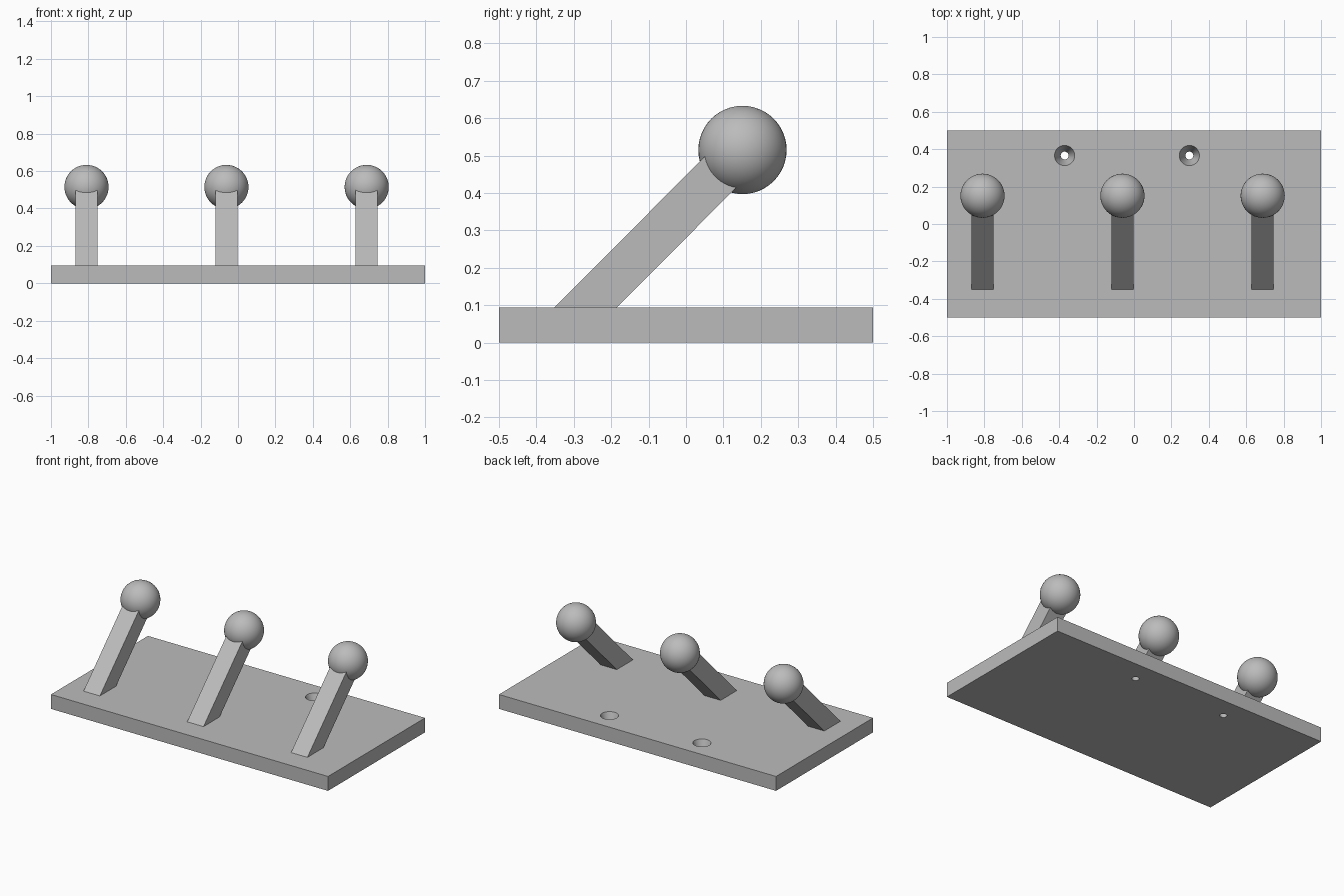
import bpy
import math
from mathutils import Vector

default_cube = bpy.data.objects.get("Cube")
if default_cube:
    bpy.data.objects.remove(default_cube, do_unlink=True)

PLATE_TOP = 0.094
PEG_XS = {"right": -0.81, "middle": -0.062, "left": 0.688}
HOLE_XS = (-0.371, 0.296)
HOLE_Y = 0.366
PEG_WIDTH = 0.118
PEG_BASE_Y = -0.268
BALL_Y, BALL_Z, BALL_RADIUS = 0.151, 0.515, 0.118

grey = bpy.data.materials.new("plain_grey")
grey.use_nodes = True
colour = (0.5, 0.5, 0.5, 1)
grey.diffuse_color = colour
grey.node_tree.nodes["Principled BSDF"].inputs["Base Color"].default_value = colour


def finish(name):
    obj = bpy.context.object
    obj.name = name
    obj.data.materials.append(grey)
    return obj


def box(name, size, centre):
    bpy.ops.mesh.primitive_cube_add(size=1)
    obj = finish(name)
    for v in obj.data.vertices:
        v.co = v.co * Vector(size) + Vector(centre)
    return obj


# Wall plate
plate = box("base_plate", (2, 1, PLATE_TOP), (0, 0, PLATE_TOP / 2))

# Tapered screw holes, cut right through the plate
for x in HOLE_XS:
    margin = 0.01
    slope = (0.054 - 0.021) / PLATE_TOP
    bpy.ops.mesh.primitive_cone_add(
        vertices=48, radius1=0.021 - slope * margin, radius2=0.054 + slope * margin,
        depth=PLATE_TOP + 2 * margin, location=(x, HOLE_Y, PLATE_TOP / 2))
    cutter = finish("screw_hole_cutter")
    cutter.hide_render = True
    bpy.ops.object.shade_smooth()
    for face in cutter.data.polygons:
        face.use_smooth = len(face.vertices) == 4
    cut = plate.modifiers.new("screw_hole", 'BOOLEAN')
    cut.object = cutter
    cut.solver = 'EXACT'
    bpy.context.view_layer.objects.active = plate
    bpy.ops.object.modifier_apply(modifier=cut.name)
    bpy.data.objects.remove(cutter, do_unlink=True)

# Slanted square pegs, each with a ball on its end
for side, x in PEG_XS.items():
    height = BALL_Z - PLATE_TOP
    peg = box(side + "_peg", (PEG_WIDTH, PEG_WIDTH * math.sqrt(2), height),
              (x, 0, PLATE_TOP + height / 2))
    for v in peg.data.vertices:
        v.co.y += BALL_Y if v.co.z > BALL_Z - 0.01 else PEG_BASE_Y

    bpy.ops.mesh.primitive_uv_sphere_add(
        segments=48, ring_count=24, radius=BALL_RADIUS, location=(x, BALL_Y, BALL_Z))
    finish(side + "_ball")
    bpy.ops.object.shade_smooth()
